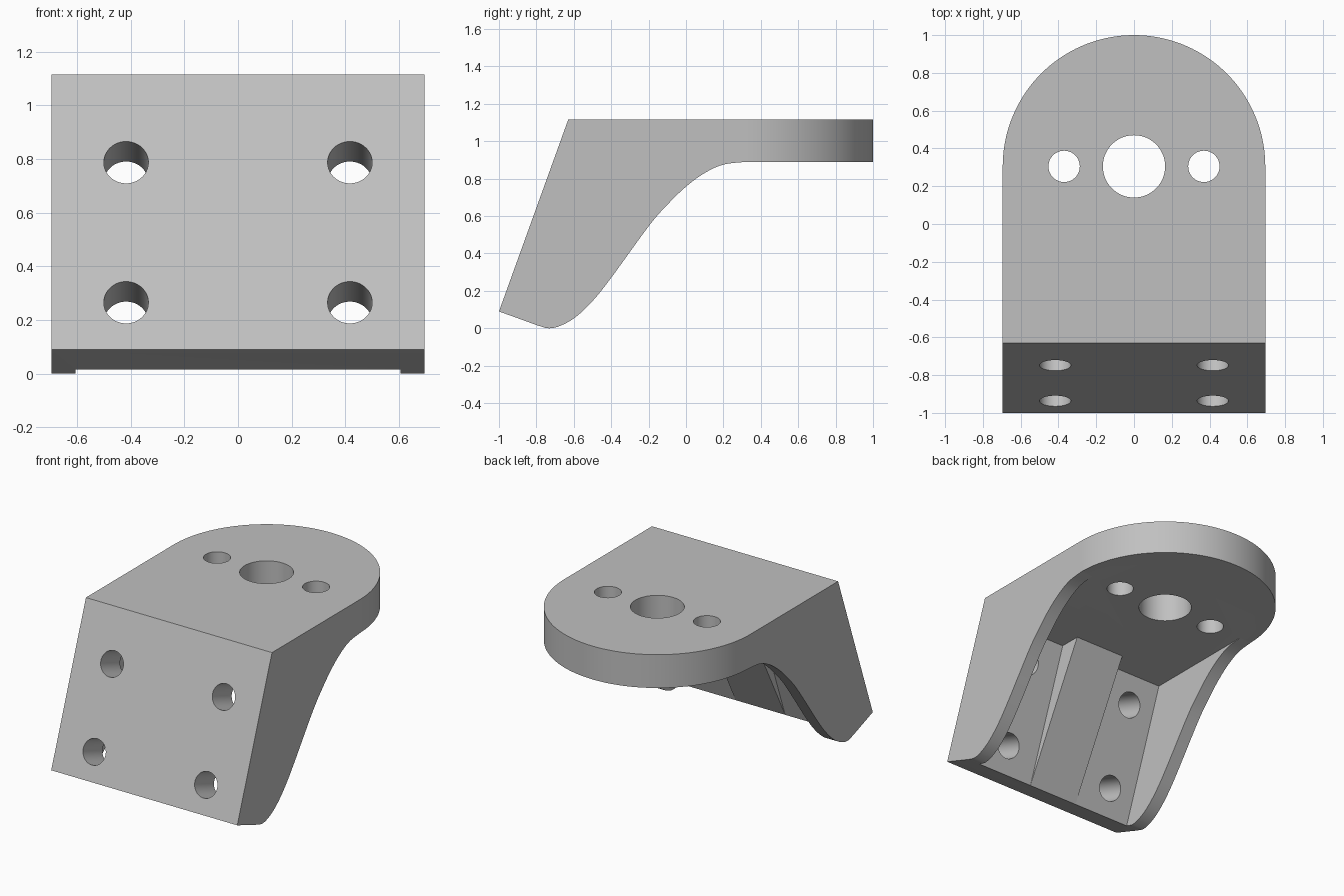
import bpy, bmesh, math
from mathutils import Vector, Matrix

old = bpy.data.objects.get("Cube")
if old:
    bpy.data.objects.remove(old, do_unlink=True)

grey = bpy.data.materials.new("plain grey")
grey.use_nodes = True
colour = (0.53, 0.53, 0.53, 1)
grey.diffuse_color = colour
grey.node_tree.nodes["Principled BSDF"].inputs["Base Color"].default_value = colour

# Main sizes
HALF, WALL, UNDER, TOP = 0.695, 0.09, 0.89, 1.115
PLATE, END_Y = 0.22, 0.305
TILT = math.radians(19.85)
along = Vector((0, math.sin(TILT), math.cos(TILT)))     # up the tilted plate
inward = Vector((0, math.cos(TILT), -math.sin(TILT)))   # through the tilted plate
foot = Vector((0, -1, 0.09))


def add_object(name, bm):
    bmesh.ops.recalc_face_normals(bm, faces=bm.faces)
    mesh = bpy.data.meshes.new(name)
    bm.to_mesh(mesh)
    bm.free()
    mesh.materials.append(grey)
    ob = bpy.data.objects.new(name, mesh)
    bpy.context.scene.collection.objects.link(ob)
    return ob


def prism(name, points, push):
    """Extrude a flat outline along a vector."""
    bm = bmesh.new()
    face = bm.faces.new([bm.verts.new(p) for p in points])
    new = bmesh.ops.extrude_face_region(bm, geom=[face], use_keep_orig=True)["geom"]
    bmesh.ops.translate(bm, vec=push, verts=[g for g in new if isinstance(g, bmesh.types.BMVert)])
    return add_object(name, bm)


def side_prism(name, outline, half):
    return prism(name, [(-half, p[0], p[1]) for p in outline], Vector((2 * half, 0, 0)))


def drill(name, centre, axis, radius):
    bm = bmesh.new()
    turn = axis.to_track_quat('Z', 'Y').to_matrix().to_4x4()
    bmesh.ops.create_cone(bm, cap_ends=True, segments=64, radius1=radius, radius2=radius,
                          depth=0.7, matrix=Matrix.Translation(centre) @ turn)
    return add_object(name, bm)


def combine(target, tool, operation):
    mod = target.modifiers.new(tool.name, 'BOOLEAN')
    mod.operation, mod.object, mod.solver = operation, tool, 'EXACT'
    bpy.context.view_layer.objects.active = target
    bpy.ops.object.modifier_apply(modifier=mod.name)
    bpy.data.objects.remove(tool, do_unlink=True)


def smooth_path(pts, steps=10):
    """Smooth curve through the points."""
    p = [Vector(q) for q in pts]
    p = [2 * p[0] - p[1]] + p + [2 * p[-1] - p[-2]]
    out = []
    for a, b, c, d in zip(p, p[1:], p[2:], p[3:]):
        for i in range(steps):
            t = i / steps
            out.append(0.5 * (2 * b + (c - a) * t + (2 * a - 5 * b + 4 * c - d) * t * t
                              + (3 * b - a - 3 * c + d) * t ** 3))
    return out + [p[-2]]


# Solid side shape with the swept lower edge
sweep = smooth_path([(-0.79, 0.014), (-0.733, 0), (-0.67, 0.014), (-0.59, 0.06), (-0.5, 0.145),
                     (-0.4, 0.27), (-0.2, 0.545), (-0.1, 0.66), (0, 0.757), (0.1, 0.83),
                     (0.2, 0.875), (0.32, UNDER)])
front_top = foot + along * ((TOP - foot.z) / along.z)
outline = [foot.yz] + sweep + [(1.2, UNDER), (1.2, TOP), front_top.yz]
bracket = side_prism("bracket", outline, HALF + 0.1)

# Rounded end seen from above
arc = [(HALF * math.cos(math.pi * i / 96), END_Y + HALF * math.sin(math.pi * i / 96), -0.5)
       for i in range(97)]
plan = prism("plan", arc + [(-HALF, -1.5, -0.5), (HALF, -1.5, -0.5)], Vector((0, 0, 2)))
combine(bracket, plan, 'INTERSECT')

# Hollow between the two side walls
inner_foot = foot + inward * PLATE
inner_top = inner_foot + along * ((UNDER - inner_foot.z) / along.z)
low = inner_foot - along * 0.3
hollow = side_prism("hollow", [low.yz, inner_top.yz, (0.32, UNDER), (0.32, low.z)], HALF - WALL)
combine(bracket, hollow, 'DIFFERENCE')

# Tapered centre rib, sunk slightly into the plates
rib_top = Vector((0, -0.335, UNDER))
over = rib_top + (rib_top - inner_foot) * 0.06
rib = side_prism("centre_rib", [(inner_foot + along * 0.003).yz, over.yz,
                                (inner_top.y - 0.08, over.z),
                                (inner_foot + along * 0.05 - inward * 0.05).yz], 0.185)
combine(bracket, rib, 'UNION')

# Bolt holes through the tilted plate and the top
for side in (-1, 1):
    for z in (0.265, 0.787):
        spot = foot + along * ((z - foot.z) / along.z) + Vector((side * 0.417, 0, 0))
        combine(bracket, drill("plate_hole", spot, inward, 0.083), 'DIFFERENCE')
    combine(bracket, drill("small_hole", Vector((side * 0.37, END_Y, 1)), Vector((0, 0, 1)), 0.083),
            'DIFFERENCE')
combine(bracket, drill("centre_hole", Vector((0, END_Y, 1)), Vector((0, 0, 1)), 0.165), 'DIFFERENCE')

bpy.ops.object.select_all(action='DESELECT')
bracket.select_set(True)
bpy.context.view_layer.objects.active = bracket
bpy.ops.object.shade_smooth_by_angle(angle=math.radians(20))
